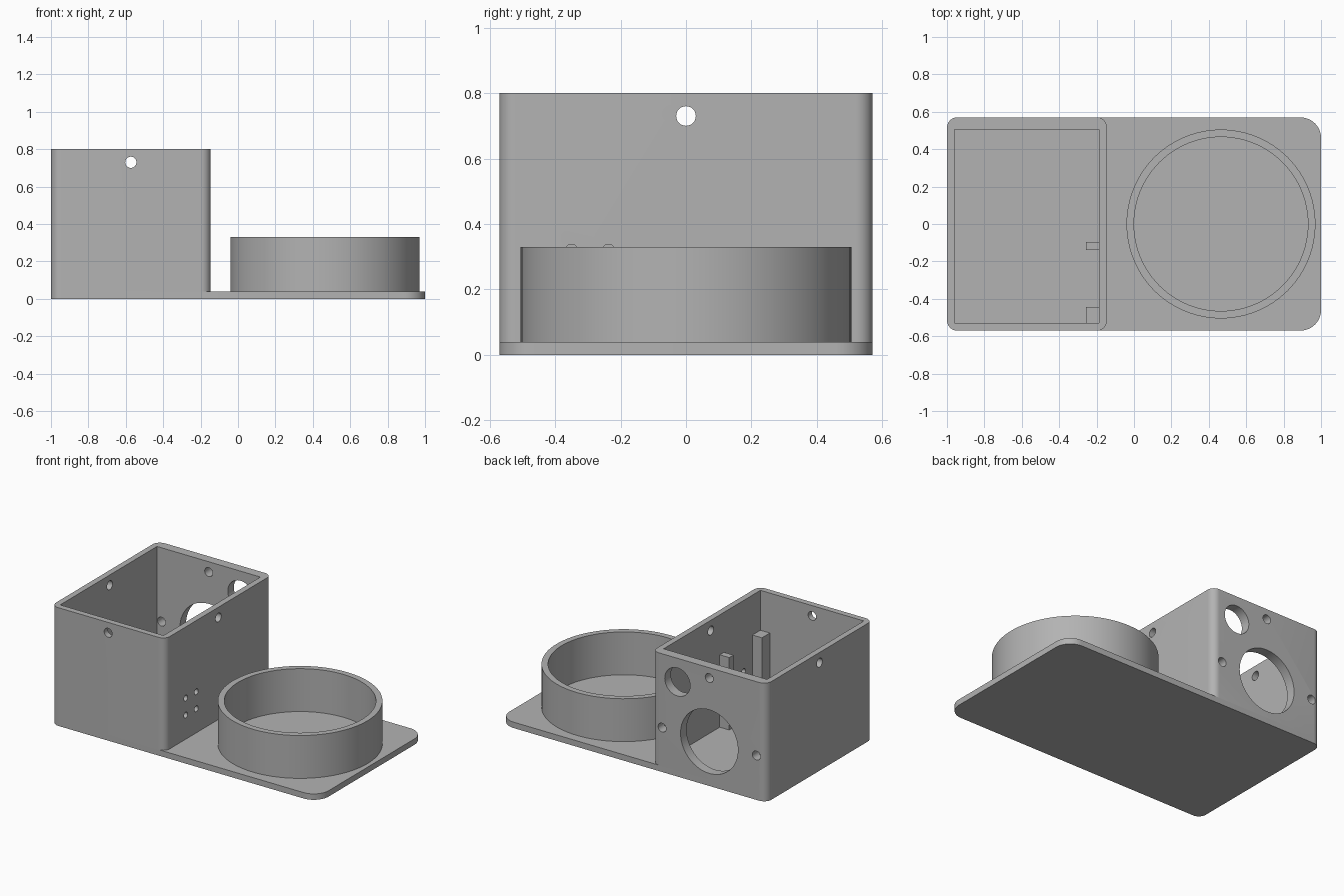
import bpy, bmesh, math
from mathutils import Matrix, Vector

cube = bpy.data.objects.get("Cube")
if cube:
    bpy.data.objects.remove(cube, do_unlink=True)

grey = bpy.data.materials.new("plain grey")
grey.use_nodes = True
GREY = (0.45, 0.45, 0.45, 1)
grey.diffuse_color = GREY
grey.node_tree.nodes["Principled BSDF"].inputs["Base Color"].default_value = GREY

PLATE, TOP, HALF_Y = 0.04, 0.80, 0.57
BOX_L, BOX_R = -1.0, -0.146
MID = (BOX_L + BOX_R) / 2


def prism(name, outline, z0, z1):
    """Extrude a flat outline upwards from z0 to z1."""
    bm = bmesh.new()
    face = bm.faces.new([bm.verts.new((x, y, z0)) for x, y in outline])
    top = bmesh.ops.extrude_face_region(bm, geom=[face])["geom"]
    bmesh.ops.translate(bm, vec=(0, 0, z1 - z0),
                        verts=[g for g in top if isinstance(g, bmesh.types.BMVert)])
    bmesh.ops.recalc_face_normals(bm, faces=bm.faces)
    mesh = bpy.data.meshes.new(name)
    bm.to_mesh(mesh)
    bm.free()
    mesh.materials.append(grey)
    obj = bpy.data.objects.new(name, mesh)
    bpy.context.collection.objects.link(obj)
    return obj


def circle(x, y, r, n):
    return [(x + r * math.cos(math.tau * i / n), y + r * math.sin(math.tau * i / n))
            for i in range(n)]


def rounded(x0, x1, y0, y1, r_left, r_right, steps=10):
    """Rectangle with one corner radius per end."""
    points = []
    corners = [(x1, y1, r_right, 0), (x0, y1, r_left, 1), (x0, y0, r_left, 2), (x1, y0, r_right, 3)]
    for x, y, r, quarter in corners:
        cx = x - r if x == x1 else x + r
        cy = y - r if y == y1 else y + r
        for i in range(steps + 1):
            a = math.pi / 2 * (quarter + i / steps)
            points.append((cx + r * math.cos(a), cy + r * math.sin(a)))
    return points


def block(name, x0, x1, y0, y1, z0, z1):
    return prism(name, [(x0, y0), (x1, y0), (x1, y1), (x0, y1)], z0, z1)


def cut(obj, cutter):
    """Subtract the cutter, then discard it."""
    cutter.hide_render = True
    mod = obj.modifiers.new("cut", "BOOLEAN")
    mod.operation, mod.solver, mod.object = "DIFFERENCE", "EXACT", cutter
    bpy.context.view_layer.update()
    graph = bpy.context.evaluated_depsgraph_get()
    mesh = bpy.data.meshes.new_from_object(obj.evaluated_get(graph))
    obj.modifiers.clear()
    obj.data = mesh
    bpy.data.objects.remove(cutter, do_unlink=True)


def drill(obj, centre, axis, r, depth, n=32):
    """Cut a round hole centred on a point along an axis."""
    tool = prism("drill", circle(0, 0, r, n), -depth / 2, depth / 2)
    turn = Vector(axis).to_track_quat("Z", "Y").to_matrix().to_4x4()
    tool.data.transform(Matrix.Translation(centre) @ turn)
    cut(obj, tool)


# Base plate, with wider corners at the dish end
plate = prism("base_plate", rounded(-1, 1, -HALF_Y, HALF_Y, 0.055, 0.11), 0, PLATE)

# Open box with a thicker back wall
box = prism("box_walls", rounded(BOX_L, BOX_R, -HALF_Y, HALF_Y, 0.055, 0.05), PLATE, TOP)
cut(box, block("cavity", -0.96, -0.186, -0.53, 0.505, -0.1, 1))

# Lid screw holes through all four walls
drill(box, (MID, 0, 0.73), (0, 1, 0), 0.03, 2)
drill(box, (MID, 0, 0.73), (1, 0, 0), 0.03, 2)

# Back wall: large opening, its two screw holes, and the cable hole
drill(box, (MID, HALF_Y, 0.30), (0, 1, 0), 0.215, 0.4, 64)
for side in (-1, 1):
    drill(box, (MID + side * 0.353, HALF_Y, 0.30), (0, 1, 0), 0.03, 0.4)
drill(box, (-0.335, HALF_Y, 0.64), (0, 1, 0), 0.095, 0.4, 48)

# Four small holes facing the dish
for y in (-0.35, -0.237):
    for z in (0.203, 0.318):
        drill(box, (BOX_R, y, z), (1, 0, 0), 0.02, 0.2, 24)

# Mounting posts inside the box
block("corner_post", -0.257, -0.186, -0.53, -0.445, PLATE, 0.53)
block("middle_post", -0.257, -0.186, -0.14, -0.095, PLATE, 0.53)

# Round dish holder
ring = prism("dish_ring", circle(0.465, 0, 0.505, 96), PLATE, 0.33)
cut(ring, prism("dish_hollow", circle(0.465, 0, 0.465, 96), -0.1, 1))

# Smooth the curved sides, keep the edges crisp
bpy.ops.object.select_all(action="DESELECT")
for obj in (plate, box, ring):
    obj.select_set(True)
    bpy.context.view_layer.objects.active = obj
bpy.ops.object.shade_smooth_by_angle(angle=math.radians(30))
